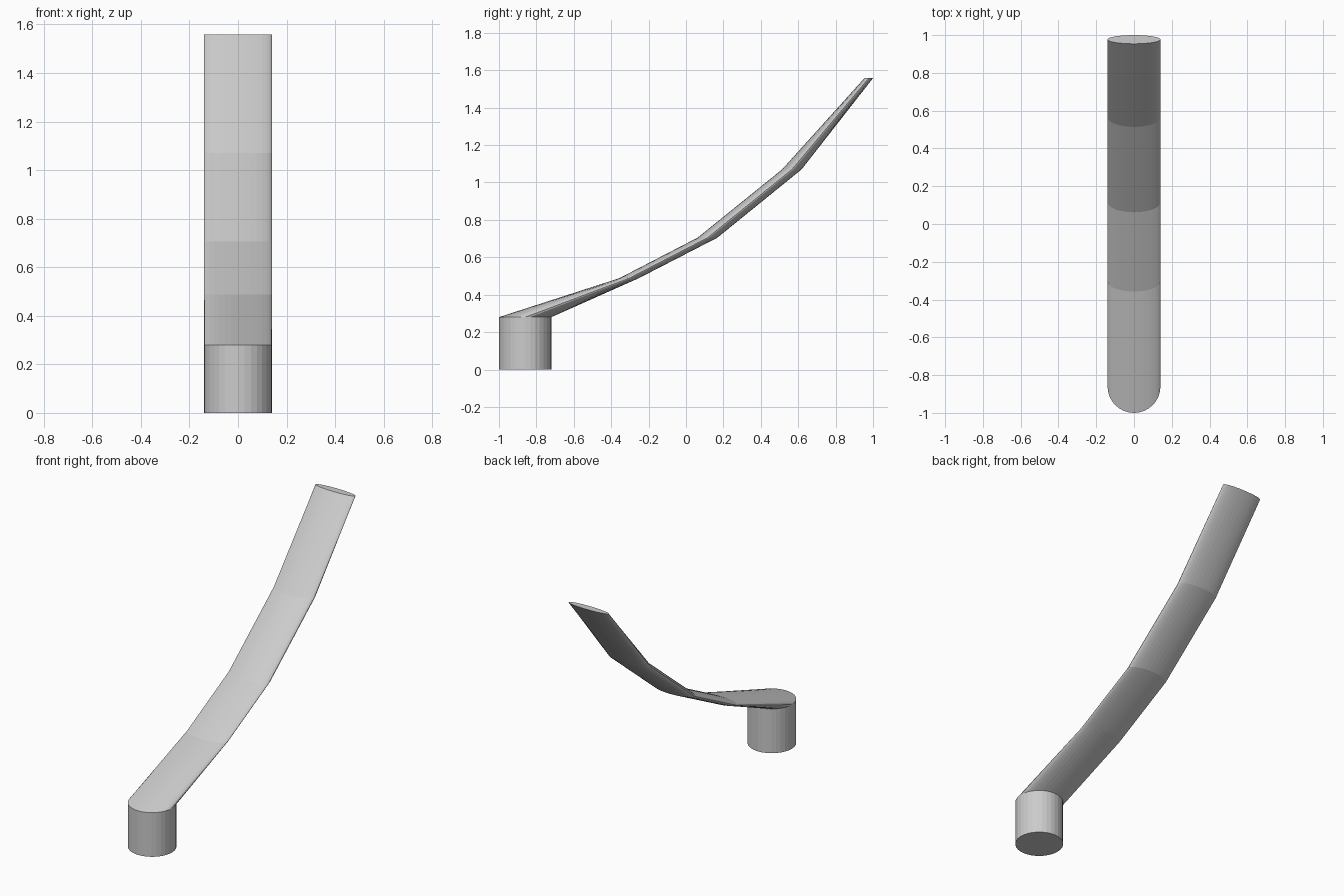
import bpy, bmesh, math

if "Cube" in bpy.data.objects:
    bpy.data.objects.remove(bpy.data.objects["Cube"])

SIDES = 32
RADIUS = 0.14

# Cross-sections from base to tip: centre y, half depth in y, height
SECTIONS = [
    (-0.86, 0.14, 0.0),
    (-0.86, 0.14, 0.28),
    (-0.305, 0.052, 0.488),
    (0.115, 0.053, 0.705),
    (0.566, 0.052, 1.07),
    (0.977, 0.023, 1.558),
]


def ring(bm, cy, half, z):
    angles = [2 * math.pi * i / SIDES for i in range(SIDES)]
    return [bm.verts.new((RADIUS * math.cos(a), cy + half * math.sin(a), z)) for a in angles]


# Round foot lofted into a flattened, curving handle
bm = bmesh.new()
rings = [ring(bm, *s) for s in SECTIONS]
for low, high in zip(rings, rings[1:]):
    for i in range(SIDES):
        j = (i + 1) % SIDES
        bm.faces.new((low[i], low[j], high[j], high[i]))

# End caps
bm.faces.new(rings[0][::-1])
bm.faces.new(rings[-1])
bmesh.ops.recalc_face_normals(bm, faces=bm.faces[:])

mesh = bpy.data.meshes.new("curved_handle")
bm.to_mesh(mesh)
bm.free()
handle = bpy.data.objects.new("curved_handle", mesh)
bpy.context.collection.objects.link(handle)
